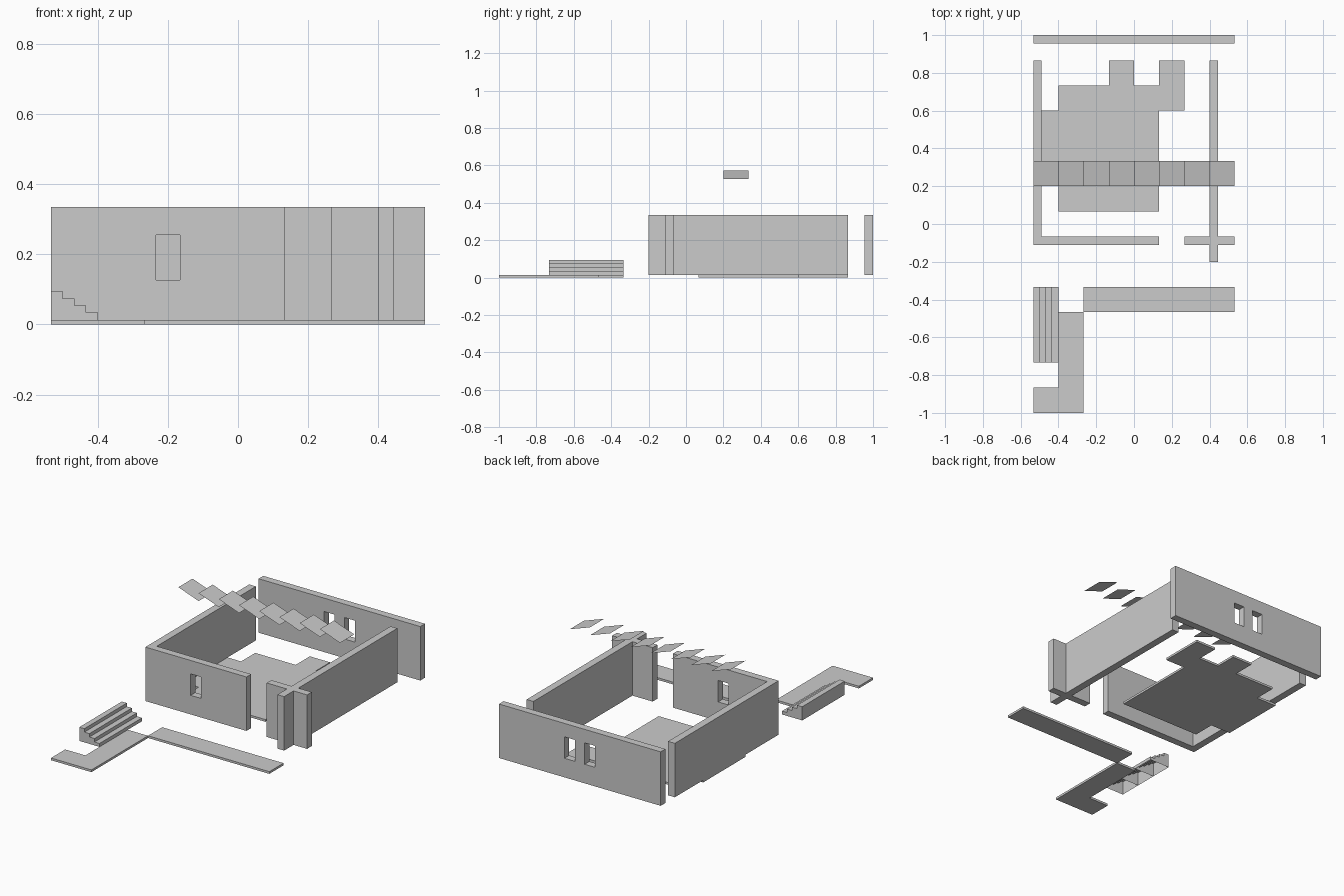
import bpy, bmesh

if "Cube" in bpy.data.objects:
    bpy.data.objects.remove(bpy.data.objects["Cube"])

T = 2 / 15            # grid tile size
FLOOR = 0.0133        # floor thickness
TOP = 0.335           # wall top
W = T / 6             # half wall thickness
EDGE = 4 * T          # half width of the plan


def finish(name, bm):
    bmesh.ops.recalc_face_normals(bm, faces=bm.faces)
    me = bpy.data.meshes.new(name)
    bm.to_mesh(me)
    bm.free()
    ob = bpy.data.objects.new(name, me)
    bpy.context.collection.objects.link(ob)
    return ob


def prism(name, pts, z0, z1):
    """Extrude a plan outline from z0 to z1."""
    bm = bmesh.new()
    face = bm.faces.new([bm.verts.new((x, y, z0)) for x, y in pts])
    new = bmesh.ops.extrude_face_region(bm, geom=[face], use_keep_orig=True)["geom"]
    bmesh.ops.translate(bm, vec=(0, 0, z1 - z0),
                        verts=[v for v in new if isinstance(v, bmesh.types.BMVert)])
    return finish(name, bm)


def rect(x0, x1, y0, y1):
    return [(x0, y0), (x1, y0), (x1, y1), (x0, y1)]


def tiles(name, pts):
    """Floor slab whose outline is given in tile units (x from centre, y from front)."""
    return prism(name, [(x * T, y * T - 1) for x, y in pts], 0, FLOOR)


def cut_window(wall, x, y):
    cutter = prism("window_cutter", rect(x - 0.0345, x + 0.0345, y - 0.1, y + 0.1), 0.127, 0.255)
    cutter.hide_render = True
    mod = wall.modifiers.new("window", "BOOLEAN")
    mod.operation, mod.solver, mod.object = "DIFFERENCE", "EXACT", cutter
    bpy.context.view_layer.objects.active = wall
    bpy.ops.object.modifier_apply(modifier=mod.name)
    bpy.data.objects.remove(cutter)


# Floor slabs
tiles("house_floor", [(-3, 8), (1, 8), (1, 12), (2, 12), (2, 14), (1, 14), (1, 13), (0, 13),
                      (0, 14), (-1, 14), (-1, 13), (-3, 13), (-3, 12), (-4, 12), (-4, 9), (-3, 9)])
tiles("front_path", [(-2, 4), (4, 4), (4, 5), (-2, 5)])
tiles("side_path", [(-4, 0), (-2, 0), (-2, 4), (-3, 4), (-3, 1), (-4, 1)])

# Left and front walls form one L shape, with a window in the front
y0, y1, yb = -0.111, -0.0667, 0.8667
corner = prism("corner_wall", [(-EDGE, y0), (T, y0), (T, y1), (-EDGE + 2 * W, y1),
                               (-EDGE + 2 * W, yb), (-EDGE, yb)], FLOOR, TOP)
cut_window(corner, -1.5 * T, (y0 + y1) / 2)

# Right wall crossing a short front wall
x0, x1 = 3 * T, 3 * T + 2 * W
prism("cross_wall", [(x0, -0.2), (x1, -0.2), (x1, y0), (EDGE, y0), (EDGE, y1), (x1, y1),
                     (x1, yb), (x0, yb), (x0, y1), (2 * T, y1), (2 * T, y0), (x0, y0)], FLOOR, TOP)

# Back wall with two windows
back = prism("back_wall", rect(-EDGE, EDGE, 1 - 2 * W, 1), FLOOR, TOP)
for side in (-1, 1):
    cut_window(back, side * T / 2, 1 - W)

# Hollow stair units, open underneath
profile = [(-EDGE, FLOOR)]
for i in range(4):
    z = 0.095 - i * 0.0205
    profile += [(-EDGE + i * T / 4, z), (-EDGE + (i + 1) * T / 4, z)]
profile.append((-EDGE + T, FLOOR))
for k in range(3):
    bm = bmesh.new()
    a, b = ([bm.verts.new((x, -1 + (2 + k + d) * T, z)) for x, z in profile] for d in (0, 1))
    bm.faces.new(a)
    bm.faces.new(b)
    for i in range(len(profile) - 1):
        bm.faces.new((a[i], a[i + 1], b[i + 1], b[i]))
    finish(f"stair_unit_{k + 1}", bm)

# Row of thin sloping roof tiles
for k in range(8):
    xa = -EDGE + k * T
    bm = bmesh.new()
    bm.faces.new([bm.verts.new(p) for p in ((xa, 0.2, 0.573), (xa + T, 0.2, 0.526),
                                            (xa + T, 0.2 + T, 0.526), (xa, 0.2 + T, 0.573))])
    finish(f"roof_tile_{k + 1}", bm)
